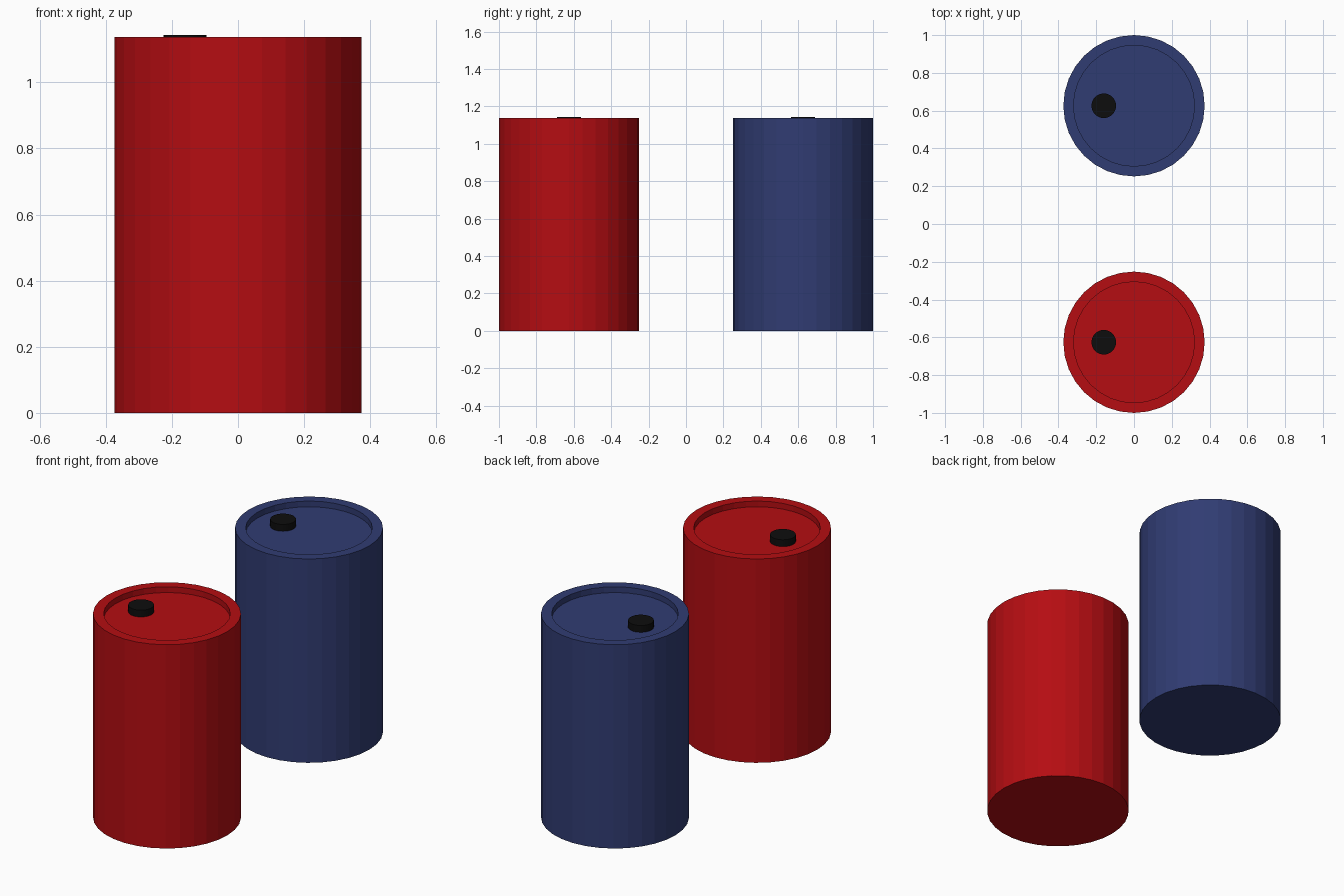
import bpy, bmesh
from mathutils import Matrix

if "Cube" in bpy.data.objects:
    bpy.data.objects.remove(bpy.data.objects["Cube"])

R, RIM, H, DEPTH, SIDES = 0.374, 0.32, 1.137, 0.032, 32
FLOOR = H - DEPTH


def material(name, color):
    m = bpy.data.materials.new(name)
    m.diffuse_color = (*color, 1)
    m.use_nodes = True
    m.node_tree.nodes["Principled BSDF"].inputs["Base Color"].default_value = m.diffuse_color
    return m


def finish(bm, name, mat, loc):
    mesh = bpy.data.meshes.new(name)
    bm.to_mesh(mesh)
    bm.free()
    mesh.materials.append(mat)
    obj = bpy.data.objects.new(name, mesh)
    obj.location = loc
    bpy.context.collection.objects.link(obj)
    return obj


def cylinder(radius, height):
    bm = bmesh.new()
    bmesh.ops.create_cone(bm, cap_ends=True, segments=SIDES, radius1=radius,
                          radius2=radius, depth=height,
                          matrix=Matrix.Translation((0, 0, height / 2)))
    return bm


def barrel(name, mat, y):
    # Drum body: inset the lid to leave a rim, then sink it
    bm = cylinder(R, H)
    lid = max(bm.faces, key=lambda f: f.calc_center_median().z)
    bmesh.ops.inset_region(bm, faces=[lid], thickness=0.0)
    for v in lid.verts:
        v.co.x *= RIM / R
        v.co.y *= RIM / R
    lid = bmesh.ops.extrude_discrete_faces(bm, faces=[lid])["faces"][0]
    for v in lid.verts:
        v.co.z = FLOOR
    bmesh.ops.recalc_face_normals(bm, faces=bm.faces)
    finish(bm, name + "_barrel", mat, (0, y, 0))
    # Filler cap standing on the sunken lid
    finish(cylinder(0.065, 1.143 - FLOOR), name + "_barrel_cap", black, (-0.16, y, FLOOR))


black = material("black", (0.004, 0.004, 0.004))
barrel("red", material("red", (0.46, 0.004, 0.006)), -0.626)
barrel("blue", material("blue", (0.03, 0.045, 0.17)), 0.626)
